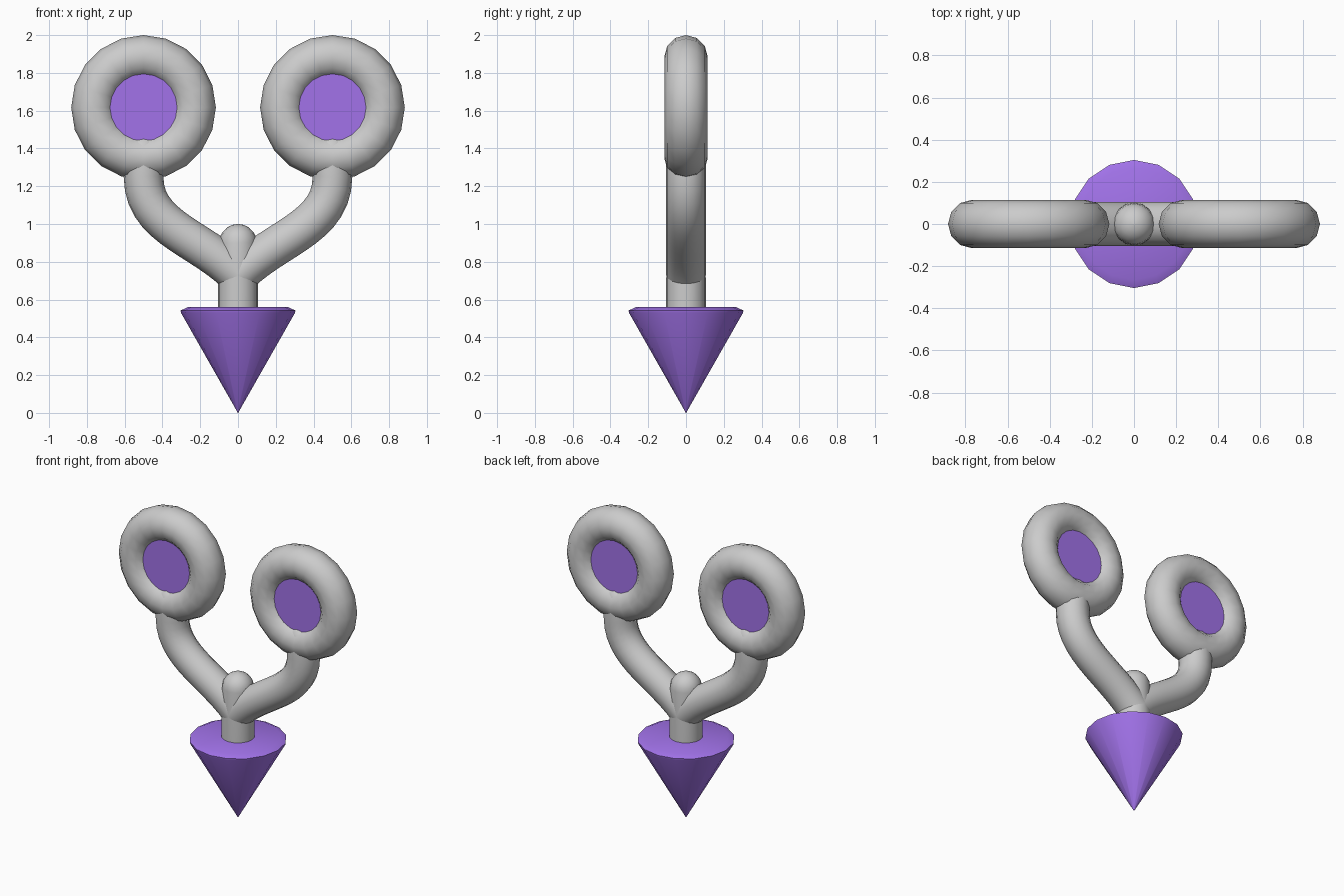
import bpy, bmesh, math
from mathutils import Vector
from mathutils.geometry import interpolate_bezier

if "Cube" in bpy.data.objects:
    bpy.data.objects.remove(bpy.data.objects["Cube"])

purple = bpy.data.materials.new("purple")
purple.diffuse_color = (0.36, 0.17, 0.82, 1)
purple.use_nodes = True
purple.node_tree.nodes["Principled BSDF"].inputs["Base Color"].default_value = purple.diffuse_color


def finish(bm, name, mat=None, angle=50):
    bmesh.ops.remove_doubles(bm, verts=bm.verts, dist=1e-5)
    bmesh.ops.recalc_face_normals(bm, faces=bm.faces)
    me = bpy.data.meshes.new(name)
    bm.to_mesh(me)
    bm.free()
    ob = bpy.data.objects.new(name, me)
    bpy.context.collection.objects.link(ob)
    if mat:
        me.materials.append(mat)
    bpy.ops.object.select_all(action='DESELECT')
    bpy.context.view_layer.objects.active = ob
    ob.select_set(True)
    bpy.ops.object.shade_smooth_by_angle(angle=math.radians(angle))
    return ob


def skin(bm, rings, closed=False):
    """Join a list of vertex rings with quads, capping the ends if open."""
    n = len(rings[0])
    for i in range(len(rings) - (0 if closed else 1)):
        a, b = rings[i], rings[(i + 1) % len(rings)]
        for j in range(n):
            k = (j + 1) % n
            bm.faces.new((a[j], a[k], b[k], b[j]))
    if not closed:
        bm.faces.new(rings[0])
        bm.faces.new(rings[-1])


def lathe(name, profile, sides, mat=None, angle=50):
    bm = bmesh.new()
    rings = [[bm.verts.new((r * math.cos(2 * math.pi * j / sides),
                            r * math.sin(2 * math.pi * j / sides), z))
              for j in range(sides)] for r, z in profile]
    skin(bm, rings)
    return finish(bm, name, mat, angle)


def dome(r, z, steps=5):
    return [(max(r * math.cos(a), 0.002), z + r * math.sin(a))
            for a in (math.pi / 2 * i / steps for i in range(steps + 1))]


def arm(name, side, r=0.105, sides=16):
    """Curved tube in the xz plane with a domed upper end."""
    pts = interpolate_bezier(Vector((0, 0, .73)), Vector((.2, 0, .93)),
                             Vector((.5, 0, .98)), Vector((.5, 0, 1.25)), 14)
    path = [(p, r) for p in pts]
    path += [(Vector((.5, 0, z)), q) for q, z in dome(r, 1.37)]
    bm = bmesh.new()
    rings = []
    for i, (p, q) in enumerate(path):
        t = path[min(i + 1, len(path) - 1)][0] - path[max(i - 1, 0)][0]
        t.normalize()
        n = Vector((t.z, 0, -t.x))
        ring = []
        for j in range(sides):
            a = 2 * math.pi * j / sides
            v = p + n * q * math.cos(a) + Vector((0, q * math.sin(a), 0))
            ring.append(bm.verts.new((v.x * side, v.y, v.z)))
        rings.append(ring)
    skin(bm, rings)
    return finish(bm, name)


def ring(name, x, z, major=0.268, minor=0.115, seg=20, sides=12):
    bm = bmesh.new()
    rings = []
    for i in range(seg):
        a = 2 * math.pi * i / seg
        row = []
        for j in range(sides):
            b = 2 * math.pi * j / sides
            d = major + minor * math.cos(b)
            row.append(bm.verts.new((x + d * math.sin(a), minor * math.sin(b),
                                     z + d * math.cos(a))))
        rings.append(row)
    skin(bm, rings, closed=True)
    return finish(bm, name)


# Pointed base
lathe("base_cone", [(0.001, 0), (0.012, 0.02), (0.302, 0.53), (0.304, 0.542),
                    (0.265, 0.56)], 16, purple, 45)

# Central stem with rounded top
lathe("stem", [(0.105, 0.5), (0.105, 0.7)] + dome(0.1, 0.9), 16)

# Arms, rings and the discs set in the rings
for side, label in ((-1, "left"), (1, "right")):
    arm(label + "_arm", side)
    ring(label + "_ring", 0.5 * side, 1.617)
    disc = lathe(label + "_disc", [(0.22, -0.067), (0.22, 0.067)], 24, purple)
    disc.rotation_euler = (math.pi / 2, 0, 0)
    disc.location = (0.5 * side, 0, 1.617)
